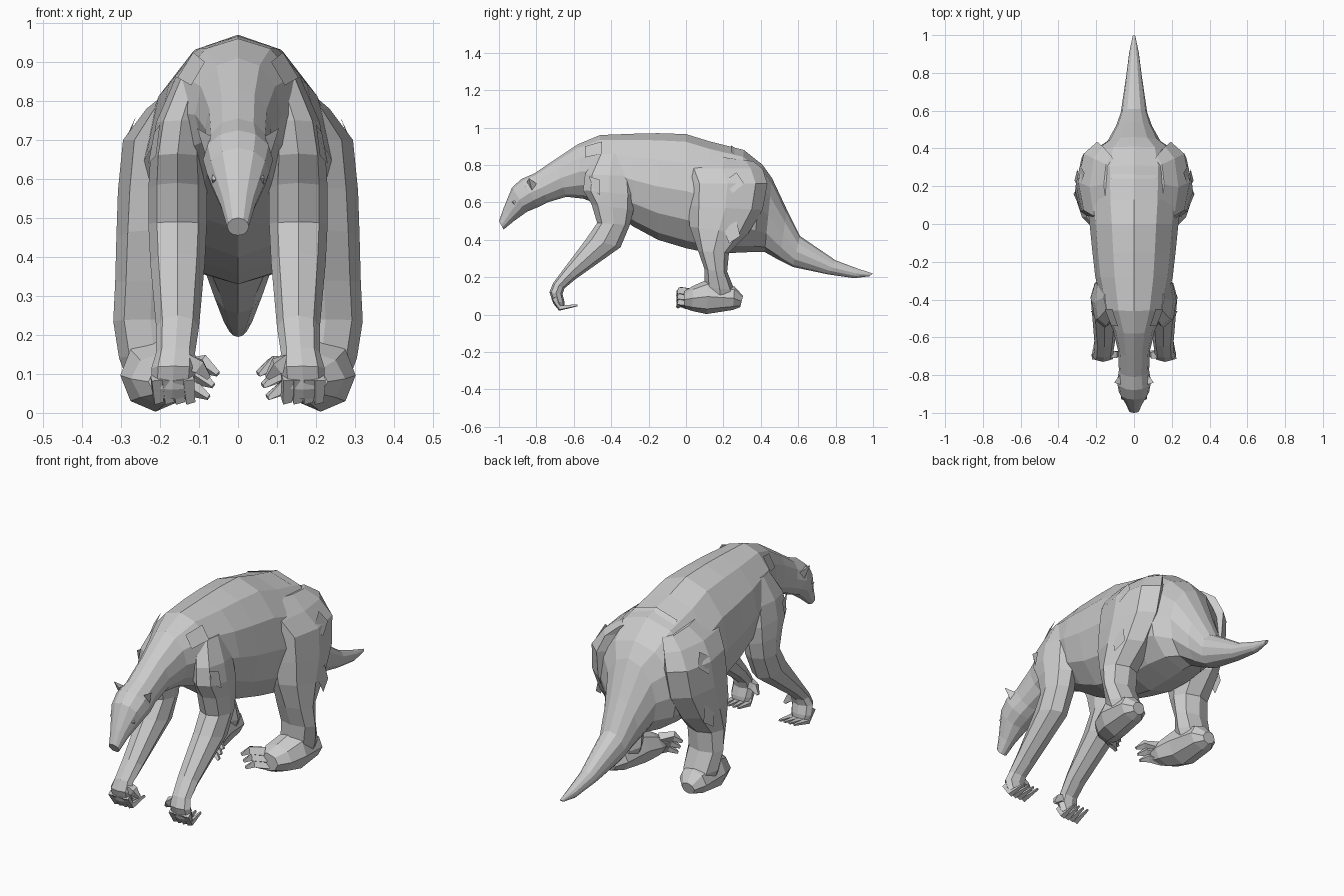
import bpy, math
from mathutils import Vector

fur = bpy.data.materials.new("grey fur")
fur.diffuse_color = (0.6, 0.6, 0.6, 1)


def make(name, verts, faces):
    me = bpy.data.meshes.new(name)
    me.from_pydata(verts, [], faces)
    me.materials.append(fur)
    ob = bpy.data.objects.new(name, me)
    bpy.context.collection.objects.link(ob)
    return ob


def loft(name, rings, n, side=1):
    """Skin rings given as (y, z of one edge, y, z of the other edge, half width, centre x)."""
    verts, faces = [], []
    for y0, z0, y1, z1, w, cx in rings:
        for i in range(n):
            a = 2 * math.pi * i / n
            t = (1 - math.cos(a)) / 2
            verts.append((side * (cx + w * math.sin(a)), y0 + (y1 - y0) * t, z0 + (z1 - z0) * t))
    for r in range(len(rings) - 1):
        for i in range(n):
            j = (i + 1) % n
            faces.append((r * n + i, r * n + j, r * n + n + j, r * n + n + i)[::side])
    last = (len(rings) - 1) * n
    faces.append(tuple(range(n))[::-side])
    faces.append(tuple(range(last, last + n))[::side])
    return make(name, verts, faces)


def claw(name, pts, r, side):
    """Four-sided tapering digit through three points."""
    pts = [Vector((side * p[0], p[1], p[2])) for p in pts]
    verts, faces = [], []
    for k, p in enumerate(pts):
        d = (pts[min(k + 1, 2)] - pts[max(k - 1, 0)]).normalized()
        u = d.cross(Vector((1, 0, 0.3))).normalized()
        v = d.cross(u)
        q = r * (1, 0.85, 0.3)[k]
        verts += [p + q * (u * a + v * b) for a, b in ((1, 1), (-1, 1), (-1, -1), (1, -1))]
    for k in (0, 4):
        faces += [(k + i, k + 4 + i, k + 4 + (i + 1) % 4, k + (i + 1) % 4) for i in range(4)]
    faces += [(0, 1, 2, 3), (11, 10, 9, 8)]
    make(name, verts, faces)


# head, trunk and tail as one skin
body = [(-1.0, .50, -.975, .455, .028), (-.975, .57, -.92, .50, .045), (-.93, .68, -.85, .55, .08),
        (-.88, .725, -.79, .575, .09), (-.81, .755, -.74, .60, .08), (-.70, .83, -.64, .63, .085),
        (-.58, .91, -.55, .62, .11), (-.46, .96, -.44, .58, .165), (-.28, .967, -.28, .47, .205),
        (-.15, .97, -.15, .40, .22), (0, .965, 0, .355, .235), (.13, .925, .12, .33, .25),
        (.31, .88, .25, .33, .255), (.41, .80, .36, .335, .22), (.46, .73, .42, .335, .14),
        (.54, .56, .50, .29, .095), (.61, .42, .57, .255, .07), (.80, .29, .76, .215, .042),
        (.92, .245, .90, .195, .025), (1.0, .22, .98, .205, .008)]
loft("body", [r + (0,) for r in body], 12)

# limbs: front edge, back edge, half width, centre x
foreleg = [(-.48, .86, -.30, .86, .05, .11), (-.54, .75, -.28, .74, .065, .145),
           (-.55, .665, -.27, .64, .07, .155), (-.505, .59, -.28, .56, .075, .155),
           (-.475, .49, -.30, .48, .075, .155), (-.53, .41, -.35, .36, .07, .155),
           (-.65, .25, -.59, .19, .055, .155), (-.71, .17, -.65, .14, .05, .16),
           (-.73, .12, -.66, .11, .057, .165), (-.71, .06, -.65, .07, .055, .168),
           (-.69, .035, -.65, .05, .045, .168)]
hindleg = [(.06, .86, .36, .82, .04, .12), (-.02, .78, .41, .78, .07, .165),
           (.01, .70, .435, .70, .10, .195), (.01, .58, .41, .56, .105, .203),
           (.02, .47, .33, .43, .10, .212), (.065, .34, .23, .33, .095, .22),
           (.10, .24, .22, .23, .095, .225), (.10, .15, .26, .13, .09, .215),
           (.10, .06, .27, .06, .06, .215)]
hindfoot = [(.305, .10, .29, .04, .035, .22), (.26, .15, .25, .025, .075, .218),
            (.12, .19, .11, .003, .09, .212), (.04, .155, .03, .02, .085, .19),
            (-.01, .125, -.01, .035, .06, .17)]

for s, tag in ((1, "left"), (-1, "right")):
    loft("foreleg_" + tag, foreleg, 8, s)
    loft("hind_leg_" + tag, hindleg, 8, s)
    loft("hind_foot_" + tag, hindfoot, 8, s)
    for i in range(4):
        # curled front claws
        x = .128 + .027 * i
        claw(f"front_claw_{tag}_{i}", [(x, -.705, .09), (x - .004, -.675, .035), (x - .012, -.58, .05)], .014, s)
    for i in range(3):
        # hind toes turned inward
        z = .055 + .03 * i
        claw(f"hind_toe_{tag}_{i}", [(.17 - .014 * i, .01, z), (.115 - .014 * i, -.03, z + .01),
                                    (.075 - .012 * i, -.045, z - .015)], .02, s)
    claw("front_thumb_" + tag, [(.13, -.69, .13), (.10, -.69, .12), (.075, -.68, .09)], .02, s)
    # ear and eye
    make("ear_" + tag, [(s * x, y, z) for x, y, z in
                        ((.07, -.85, .71), (.08, -.82, .65), (.105, -.84, .73), (.075, -.80, .70))],
         [(0, 1, 2), (1, 3, 2), (3, 0, 2), (0, 3, 1)])
    claw("eye_" + tag, [(.055, -.915, .60), (.064, -.913, .60), (.067, -.912, .60)], .012, s)
    # loose fur tufts
    tufts = {"hip_tuft": ((.295, .27, .50), (.30, .20, .46), (.315, .23, .38), (.30, .29, .42)),
             "thigh_tuft": ((.285, .20, .71), (.262, .27, .76), (.285, .31, .70), (.30, .25, .65)),
             "shoulder_tuft": ((.085, -.54, .90), (.115, -.45, .925), (.155, -.45, .86), (.12, -.54, .84)),
             "arm_tuft": ((.20, -.52, .74), (.215, -.46, .72), (.23, -.46, .64), (.21, -.49, .66))}
    for name, q in tufts.items():
        make(name + "_" + tag, [(s * x, y, z) for x, y, z in q], [(0, 1, 2, 3)[::s]])
    make("rump_tuft_" + tag, [(0, .24, .905), (s * .12, .24, .87), (s * .12, .40, .765), (0, .40, .81)],
         [(0, 1, 2, 3)[::s]])
